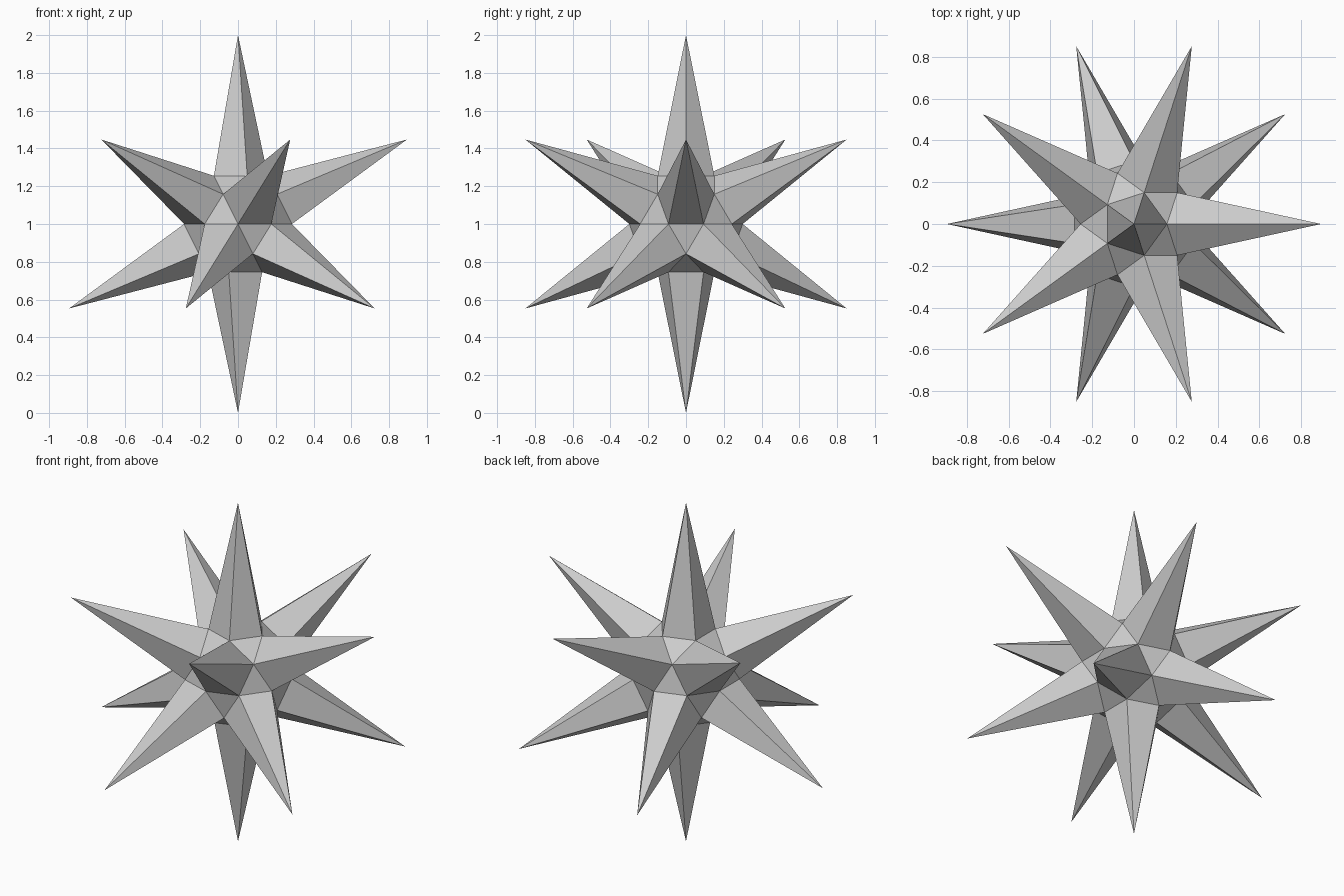
import bpy, bmesh
from math import cos, sin, radians, sqrt
from itertools import combinations
from mathutils import Vector

if "Cube" in bpy.data.objects:
    bpy.data.objects.remove(bpy.data.objects["Cube"])

TIP, CORE = 1.0, 0.30      # spike tip radius, core radius
CENTRE = Vector((0, 0, 1))

# Twelve spike directions: two poles and two staggered rings of five
dirs = [Vector((0, 0, 1)), Vector((0, 0, -1))]
h, r = 1 / sqrt(5), 2 / sqrt(5)
for k in range(5):
    for z, start in ((h, 0), (-h, 36)):
        a = radians(start + 72 * k)
        dirs.append(Vector((r * cos(a), r * sin(a), z)))

# Core: hull of the points midway between neighbouring spikes
bm = bmesh.new()
for a, b in combinations(dirs, 2):
    if a.dot(b) > 0.4:
        bm.verts.new((a + b).normalized() * CORE)
bmesh.ops.convex_hull(bm, input=bm.verts[:])
bmesh.ops.dissolve_limit(bm, angle_limit=radians(2), verts=bm.verts[:], edges=bm.edges[:])
bmesh.ops.recalc_face_normals(bm, faces=bm.faces[:])

# Spikes: raise the middle of every pentagon to a sharp tip
pentagons = [f for f in bm.faces if len(f.verts) == 5]
for v in bmesh.ops.poke(bm, faces=pentagons)["verts"]:
    v.co = v.co.normalized() * TIP
bmesh.ops.translate(bm, verts=bm.verts[:], vec=CENTRE)
bmesh.ops.recalc_face_normals(bm, faces=bm.faces[:])

mesh = bpy.data.meshes.new("spiked_star")
bm.to_mesh(mesh)
bm.free()
bpy.context.collection.objects.link(bpy.data.objects.new("spiked_star", mesh))
